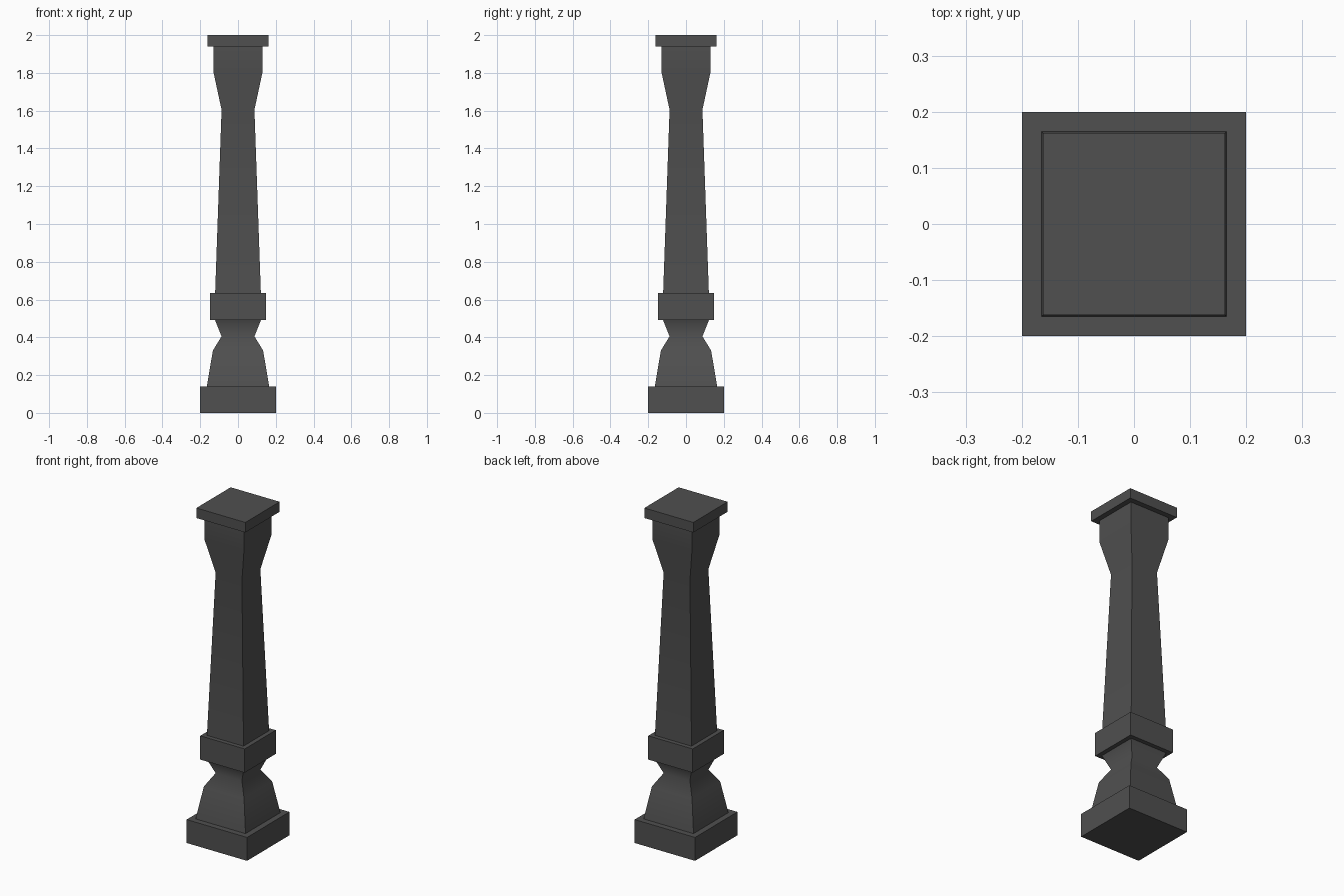
import bpy, bmesh, math

if "Cube" in bpy.data.objects:
    bpy.data.objects.remove(bpy.data.objects["Cube"])

stone = bpy.data.materials.new("dark_grey_stone")
stone.diffuse_color = (0.08, 0.08, 0.08, 1)
stone.use_nodes = True
stone.node_tree.nodes["Principled BSDF"].inputs["Base Color"].default_value = stone.diffuse_color


def square_part(name, profile, smooth=False):
    """Stack square rings given as (half width, height) and cap both ends."""
    bm = bmesh.new()
    rings = [[bm.verts.new((sx * h, sy * h, z))
              for sx, sy in ((-1, -1), (1, -1), (1, 1), (-1, 1))]
             for h, z in profile]
    for low, high in zip(rings, rings[1:]):
        for i in range(4):
            j = (i + 1) % 4
            bm.faces.new((low[i], low[j], high[j], high[i]))
    bm.faces.new(rings[0][::-1])
    bm.faces.new(rings[-1])
    mesh = bpy.data.meshes.new(name)
    bm.to_mesh(mesh)
    bm.free()
    mesh.materials.append(stone)
    obj = bpy.data.objects.new(name, mesh)
    bpy.context.collection.objects.link(obj)
    if smooth:
        # soft bends along the height, crisp corners
        bpy.ops.object.select_all(action='DESELECT')
        obj.select_set(True)
        bpy.context.view_layer.objects.active = obj
        bpy.ops.object.shade_smooth_by_angle(angle=math.radians(60))
    return obj


# Plinth at the bottom
square_part("base_plinth", [(0.20, 0), (0.20, 0.14)])
# Flared foot with a pinched neck
square_part("lower_foot", [(0.165, 0.14), (0.133, 0.33), (0.087, 0.405), (0.122, 0.493)], True)
# Square band around the column
square_part("collar", [(0.147, 0.493), (0.147, 0.635)])
# Tapered shaft widening into the head
square_part("shaft", [(0.121, 0.635), (0.087, 1.605), (0.131, 1.81), (0.131, 1.94)], True)
# Flat slab on top
square_part("top_cap", [(0.162, 1.94), (0.162, 2.0)])
